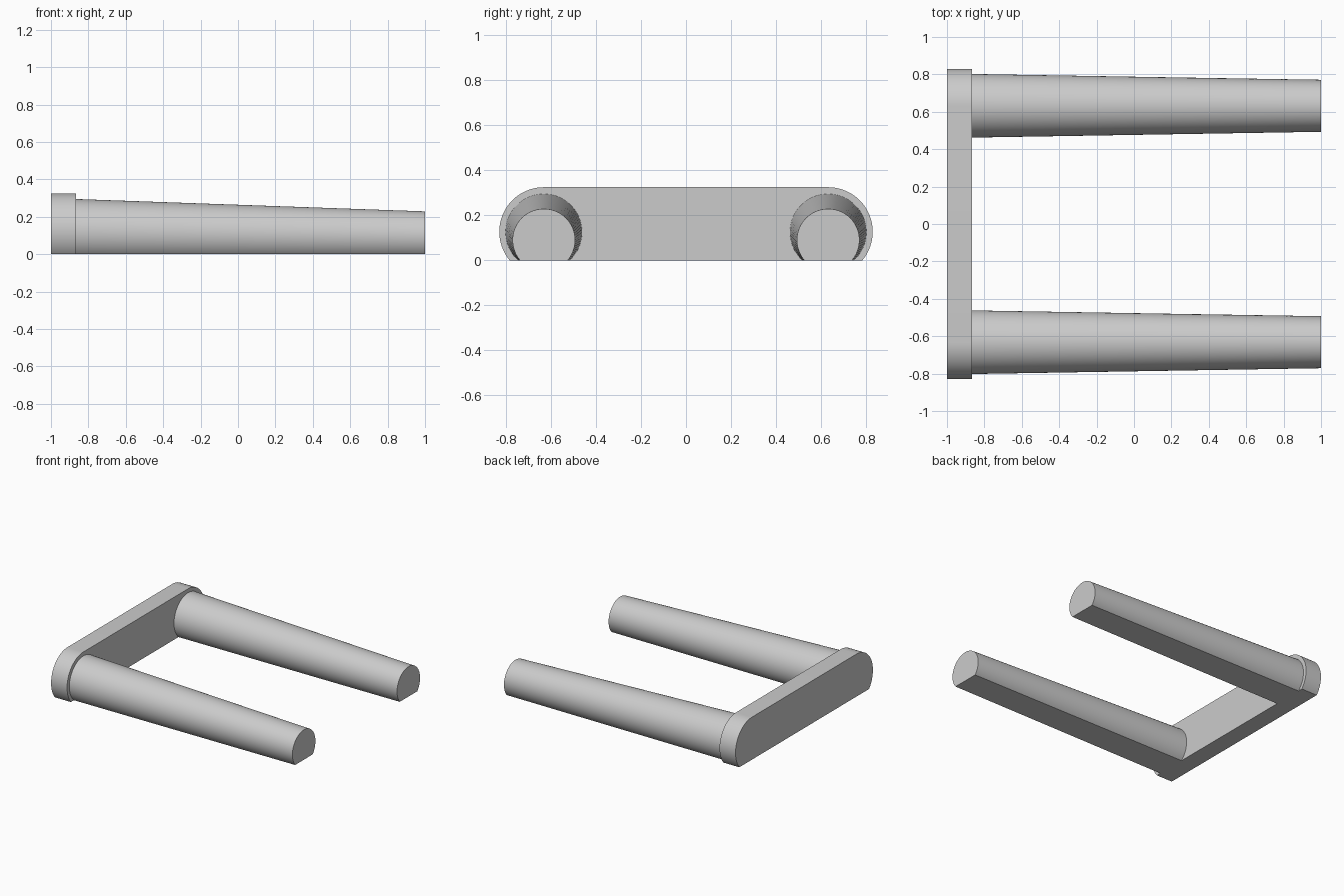
import bpy, bmesh
from math import asin, pi, cos, sin

cube = bpy.data.objects.get("Cube")
if cube:
    bpy.data.objects.remove(cube, do_unlink=True)

grey = bpy.data.materials.new("light grey")
grey.use_nodes = True
colour = (0.6, 0.6, 0.6, 1)
grey.diffuse_color = colour
grey.node_tree.nodes["Principled BSDF"].inputs["Base Color"].default_value = colour

AXIS_Y = 0.632   # distance of each leg from the middle
PLATE_X = -0.865  # inner face of the end plate


def arc(cy, cz, r, start, end, steps):
    """Points (y, z) along a circular arc."""
    angles = [start + (end - start) * i / steps for i in range(steps + 1)]
    return [(cy + r * cos(a), cz + r * sin(a)) for a in angles]


def loft(name, x0, section0, x1, section1):
    """Closed solid between two matching cross-sections."""
    bm = bmesh.new()
    a = [bm.verts.new((x0, y, z)) for y, z in section0]
    b = [bm.verts.new((x1, y, z)) for y, z in section1]
    n = len(a)
    for i in range(n):
        j = (i + 1) % n
        bm.faces.new((a[i], a[j], b[j], b[i]))
    bm.faces.new(a)
    bm.faces.new(b)
    bmesh.ops.recalc_face_normals(bm, faces=bm.faces)
    mesh = bpy.data.meshes.new(name)
    bm.to_mesh(mesh)
    bm.free()
    mesh.materials.append(grey)
    obj = bpy.data.objects.new(name, mesh)
    bpy.context.collection.objects.link(obj)
    bpy.ops.object.select_all(action="DESELECT")
    obj.select_set(True)
    bpy.context.view_layer.objects.active = obj
    bpy.ops.object.shade_smooth_by_angle(angle=pi / 6)


def cut_circle(cy, cz, r):
    """Circle with its underside cut flat on the ground."""
    dip = asin(cz / r)
    return arc(cy, cz, r, -dip, pi + dip, 64)


# End plate: long slot shape with a flat base
r, cz = 0.198, 0.127
dip = asin(cz / r)
slot = (arc(AXIS_Y, cz, r, -dip, pi / 2, 32)
        + arc(-AXIS_Y, cz, r, pi / 2, pi + dip, 32))
loft("end_plate", -1, slot, PLATE_X, slot)

# Tapered legs with flat undersides
for name, side in (("front_leg", -1), ("back_leg", 1)):
    y = side * AXIS_Y
    loft(name, PLATE_X, cut_circle(y, 0.125, 0.17), 1, cut_circle(y, 0.09, 0.139))
